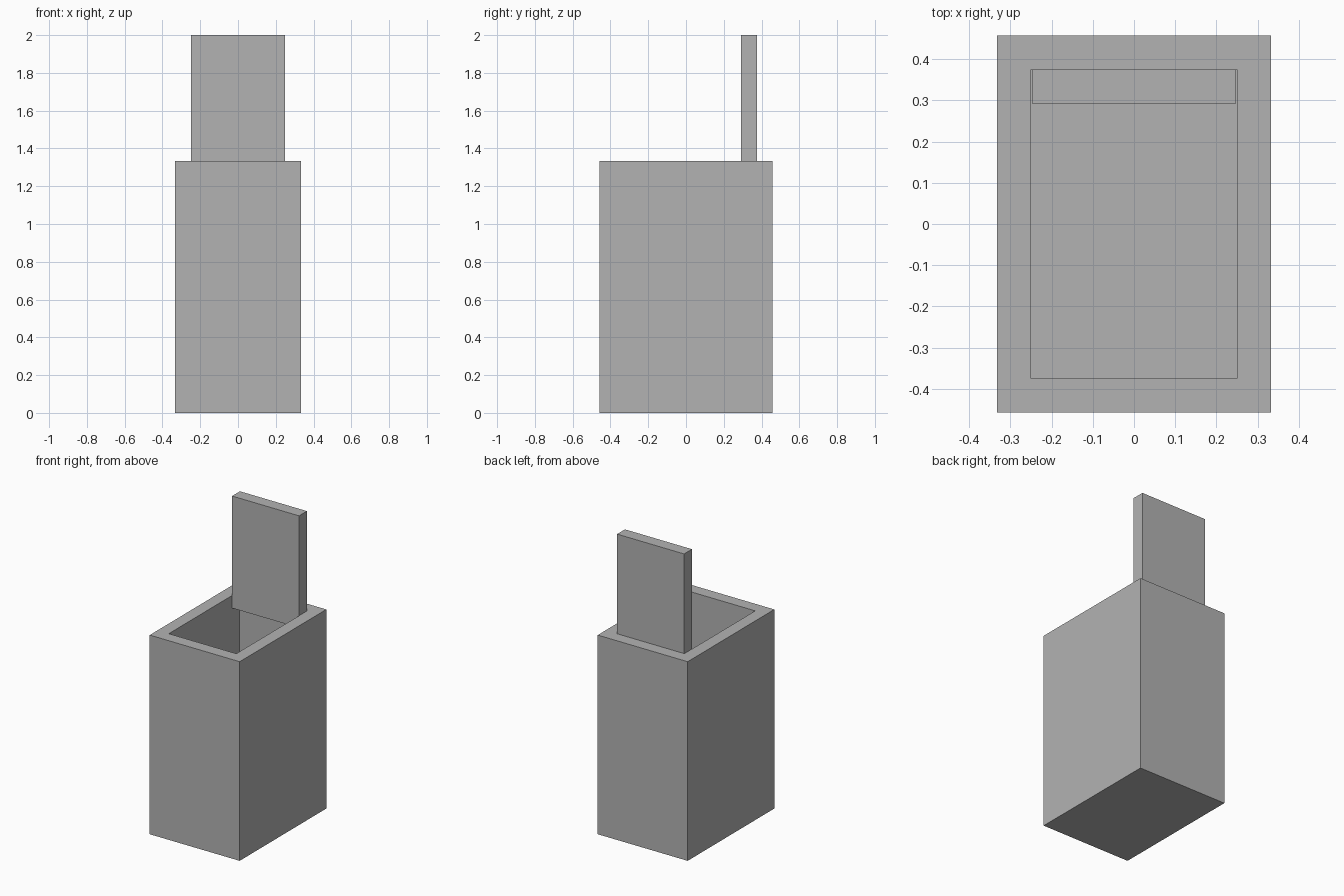
import bpy
import bmesh
from mathutils import Vector

default = bpy.data.objects.get("Cube")
if default:
    bpy.data.objects.remove(default, do_unlink=True)

WALL = 0.083
HALF_X, HALF_Y, BOX_TOP = 0.333, 0.458, 1.333

grey = bpy.data.materials.new("plain grey")
grey.use_nodes = True
colour = (0.45, 0.45, 0.45, 1)
grey.diffuse_color = colour
grey.node_tree.nodes["Principled BSDF"].inputs["Base Color"].default_value = colour


def block(bm, low, high):
    """Add a box between two corners and return its faces."""
    low, high = Vector(low), Vector(high)
    verts = bmesh.ops.create_cube(bm, size=1)["verts"]
    bmesh.ops.scale(bm, vec=high - low, verts=verts)
    bmesh.ops.translate(bm, vec=(low + high) / 2, verts=verts)
    return list({f for v in verts for f in v.link_faces})


def finish(bm, name):
    mesh = bpy.data.meshes.new(name)
    bm.normal_update()
    bm.to_mesh(mesh)
    bm.free()
    mesh.materials.append(grey)
    bpy.context.collection.objects.link(bpy.data.objects.new(name, mesh))


# Open container: inset the top face, then push it down to form the floor
bm = bmesh.new()
faces = block(bm, (-HALF_X, -HALF_Y, 0), (HALF_X, HALF_Y, BOX_TOP))
bm.normal_update()
top = max(faces, key=lambda f: f.calc_center_median().z)
bmesh.ops.inset_region(bm, faces=[top], thickness=WALL, use_even_offset=True)
walls = bmesh.ops.extrude_discrete_faces(bm, faces=[top])["faces"]
floor_verts = list(walls[0].verts)
bmesh.ops.translate(bm, vec=(0, 0, WALL - BOX_TOP), verts=floor_verts)
finish(bm, "container")

# Upright panel standing against the inside of the back wall
bm = bmesh.new()
back = HALF_Y - WALL
block(bm, (-0.248, back - WALL, BOX_TOP - WALL), (0.248, back, 2))
finish(bm, "back_panel")
